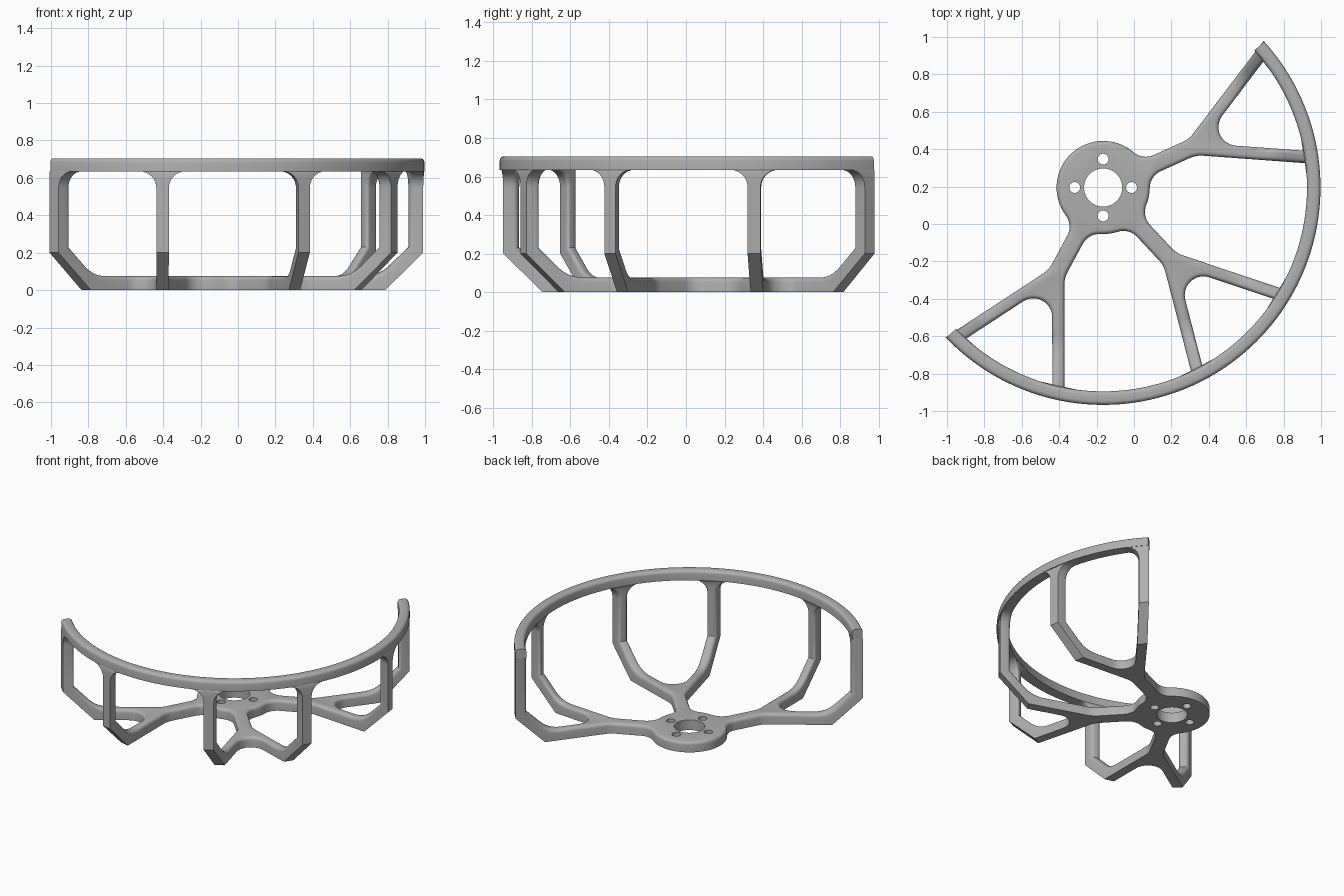
import bpy, bmesh
from math import sin, cos, tan, pi, radians, sqrt, atan2, asin
from mathutils import Vector, Matrix

if "Cube" in bpy.data.objects:
    bpy.data.objects.remove(bpy.data.objects["Cube"])

HUB = Matrix.Translation((-0.165, 0.195, 0)) @ Matrix.Rotation(radians(-47), 4, 'Z')
R_OUT, R_IN, TOP, RING_Z = 1.162, 1.09, 0.705, 0.635
PLATE, BEVEL, SEG = 0.075, 0.022, 4
SPREAD, HALF, MID = radians(28.5), 0.033, 0.242   # strut angle, half width, distance from hub axis
ARMS = [radians(a) for a in (-71.3, 0, 71.3)]
HUB_R, ARM_H, HUB_FILLET = 0.249, 0.047, 0.1

grey = bpy.data.materials.new("matte grey")
grey.use_nodes = True
grey.diffuse_color = (0.43, 0.43, 0.43, 1)
grey.node_tree.nodes["Principled BSDF"].inputs["Base Color"].default_value = grey.diffuse_color


def finish(name, bm, material=True):
    bmesh.ops.recalc_face_normals(bm, faces=bm.faces)
    mesh = bpy.data.meshes.new(name)
    bm.to_mesh(mesh)
    bm.free()
    ob = bpy.data.objects.new(name, mesh)
    ob.matrix_world = HUB
    bpy.context.collection.objects.link(ob)
    if material:
        mesh.materials.append(grey)
    return ob


def smooth(ob):
    bpy.ops.object.select_all(action='DESELECT')
    ob.select_set(True)
    bpy.context.view_layer.objects.active = ob
    bpy.ops.object.shade_smooth_by_angle(angle=radians(30))


def loft(name, rows):
    """Skin closed rows of points and cap both ends."""
    bm = bmesh.new()
    loops = [[bm.verts.new(p) for p in row] for row in rows]
    n = len(loops[0])
    for a, b in zip(loops, loops[1:]):
        for i in range(n):
            j = (i + 1) % n
            bm.faces.new((a[i], a[j], b[j], b[i]))
    bm.faces.new(loops[0][::-1])
    bm.faces.new(loops[-1])
    return finish(name, bm)


def round_corners(corners, steps=10):
    """Replace each (point, radius) corner of a closed outline by an arc."""
    out = []
    for i, (p, r) in enumerate(corners):
        if not r:
            out.append(p)
            continue
        a = (corners[i - 1][0] - p).normalized()
        b = (corners[(i + 1) % len(corners)][0] - p).normalized()
        half = a.angle(b) / 2
        c = p + (a + b).normalized() * r / sin(half)
        v0 = p + a * r / tan(half) - c
        v1 = p + b * r / tan(half) - c
        turn = atan2(v0.x * v1.y - v0.y * v1.x, v0.dot(v1))
        out += [c + Matrix.Rotation(turn * k / steps, 2) @ v0 for k in range(steps + 1)]
    return out


def inset(points, d):
    out = []
    for i, p in enumerate(points):
        a = (p - points[i - 1]).normalized()
        b = (points[(i + 1) % len(points)] - p).normalized()
        n = Vector((-a.y - b.y, a.x + b.x)).normalized()
        out.append(p + n * d / max(0.5, n.dot(Vector((-a.y, a.x)))))
    return out


# Base plate outline: hub, three arms, forked strut roots
E = Vector((cos(SPREAD), sin(SPREAD)))
N = Vector((-sin(SPREAD), cos(SPREAD)))
tip = 0.815
d_far, d_near = -MID + HALF, -MID - HALF
bend = E * ((ARM_H - d_far * N.y) / E.y) + N * d_far
cx = sqrt((HUB_R + HUB_FILLET) ** 2 - (ARM_H + HUB_FILLET) ** 2)
edge = atan2(ARM_H + HUB_FILLET, cx)
upper = [(E * tip + N * d_near, 0), (E * tip + N * d_far, 0), (bend, 0.15)]
for k in range(9):
    a = -pi / 2 - (pi / 2 - edge) * k / 8
    upper.append((Vector((cx + HUB_FILLET * cos(a), ARM_H + HUB_FILLET * (1 + sin(a)))), 0))
lower = [(Vector((p.x, -p.y)), r) for p, r in reversed(upper)]
arm = lower + [(Vector((-d_near / sin(SPREAD), 0)), 0.1)] + upper
outline = []
for i, ang in enumerate(ARMS):
    outline += [(Matrix.Rotation(ang, 2) @ p, r) for p, r in arm]
    start = ang + edge
    stop = (ARMS[i + 1] if i < 2 else ARMS[0] + 2 * pi) - edge
    count = max(4, int((stop - start) / 0.08))
    for k in range(1, count):
        a = start + (stop - start) * k / count
        outline.append((Vector((cos(a), sin(a))) * HUB_R, 0))
outline = round_corners(outline)
levels = [(0, 0)]
for k in range(SEG + 1):
    a = pi / 2 * k / SEG
    levels.append((BEVEL * (1 - cos(a)), PLATE - BEVEL * (1 - sin(a))))
plate = loft("base_plate", [[(p.x, p.y, z) for p in inset(outline, d)] for d, z in levels])

# Shaft opening and four bolt holes
bm = bmesh.new()
holes = [(0, 0, 0.102)]
for k in range(4):
    a = radians(47) + k * pi / 2
    holes.append((0.152 * cos(a), 0.152 * sin(a), 0.029))
for x, y, r in holes:
    bmesh.ops.create_cone(bm, cap_ends=True, segments=48, radius1=r, radius2=r, depth=0.4,
                          matrix=Matrix.Translation((x, y, 0)))
cutter = finish("hole_cutter", bm, False)
cutter.hide_render = True
cutter.hide_viewport = True
mod = plate.modifiers.new("holes", 'BOOLEAN')
mod.object = cutter
mod.operation = 'DIFFERENCE'
mod.solver = 'EXACT'
smooth(plate)

# Strut side profile: pairs of outer and inner (radius, height), plus flare at the ring
slope_in, corner_in, fil = 0.231, R_IN - (0.231 - PLATE), 0.19
reach = fil * tan(pi / 8)
profile = [((0.8, 0), (0.8, PLATE), 0)]
for k in range(9):
    a = pi / 4 * k / 8
    inner = (corner_in - reach + fil * sin(a), PLATE + fil * (1 - cos(a)))
    if k <= 4:
        x0 = corner_in - reach
        outer = (x0 + (0.962 - x0) * k / 4, 0)
    else:
        outer = (0.962 + 0.014 * (k - 4), 0.014 * (k - 4))
    profile.append((outer, inner, 0))
profile.append(((R_OUT, 0.2), (R_IN, slope_in), 0))
FLARE = 0.09
for k in range(9):
    a = pi / 2 * k / 8 * 0.98
    z = RING_Z - FLARE * (1 - sin(a))
    profile.append(((R_OUT, z), (R_IN, z), FLARE * (1 - cos(a))))

# Strut cross-section: (side, half width, depth), rounded on the inner edges
half_section = [(HALF, 0)]
for k in range(SEG + 1):
    a = pi / 2 * k / SEG
    half_section.append((HALF - BEVEL * (1 - cos(a)), 1 - BEVEL / PLATE * (1 - sin(a))))
section = [(1, w, t) for w, t in half_section] + [(-1, w, t) for w, t in reversed(half_section)]


def strut(name, ang, side, flare_far):
    rows = []
    for (ro, zo), (ri, zi), flare in profile:
        row = []
        for sgn, w, t in section:
            grow = flare if sgn < 0 or flare_far else 0
            d = -MID + sgn * (w + grow)
            r, z = ro + (ri - ro) * t, zo + (zi - zo) * t
            p = E * sqrt(r * r - d * d) + N * d
            p = Matrix.Rotation(ang, 2) @ Vector((p.x, p.y * side))
            row.append((p.x, p.y, z))
        rows.append(row)
    smooth(loft(name, rows))


for label, i in (("right", 0), ("middle", 1), ("left", 2)):
    for end, side in (("a", -1), ("b", 1)):
        outermost = (i, side) in ((0, -1), (2, 1))
        strut(f"{label}_strut_{end}", ARMS[i], side, not outermost)

# Upper guard ring, rounded along its top edges
ring = [(R_OUT, RING_Z)]
for k in range(SEG + 1):
    a = pi / 2 * k / SEG
    ring.append((R_OUT - BEVEL * (1 - cos(a)), TOP - BEVEL * (1 - sin(a))))
ring += [(R_OUT + R_IN - r, z) for r, z in reversed(ring)]
span, count = radians(89.2), 96
rows = []
for k in range(count + 1):
    a = -span + 2 * span * k / count
    rows.append([(r * cos(a), r * sin(a), z) for r, z in ring])
smooth(loft("guard_ring", rows))
